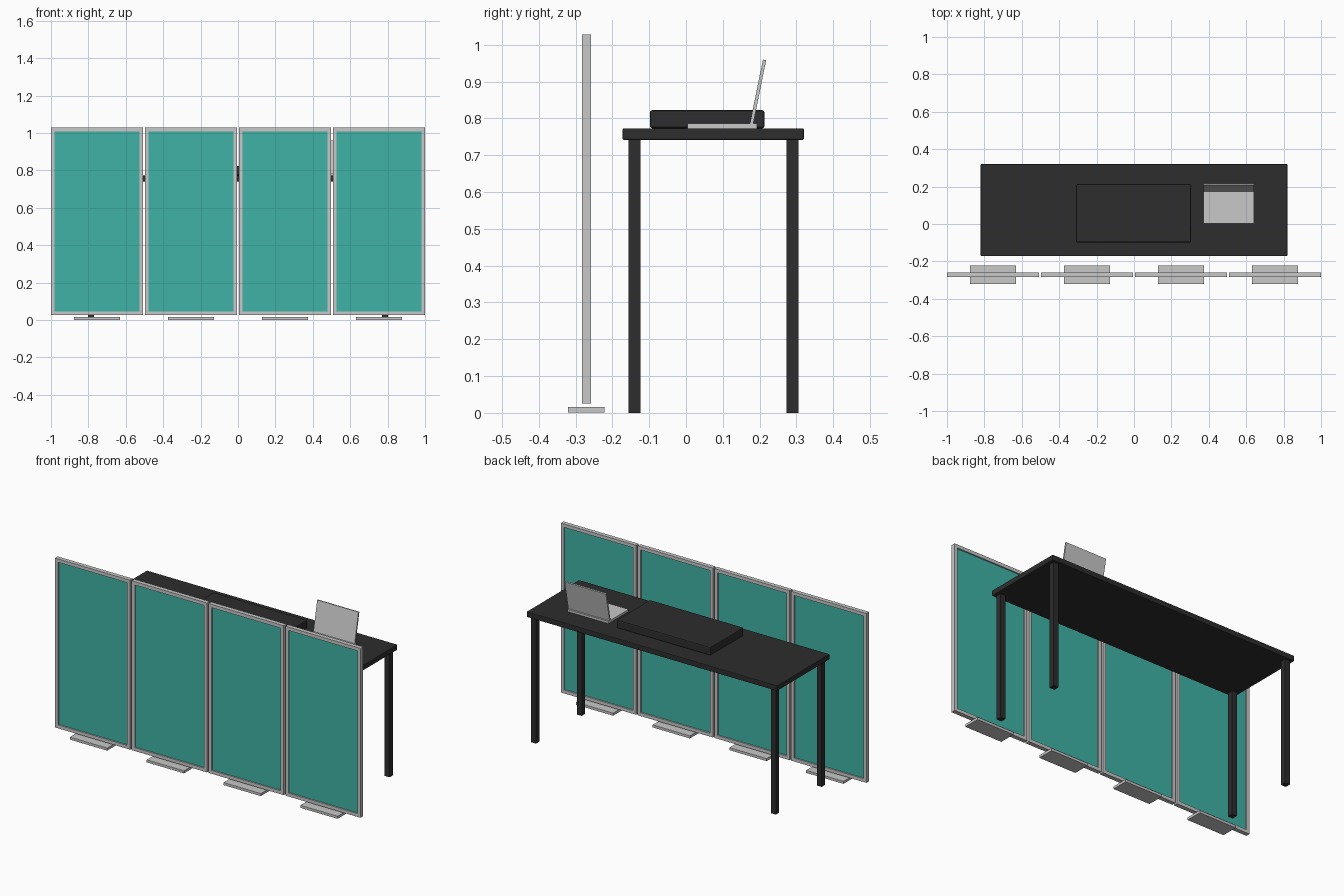
import bpy, bmesh, math
from mathutils import Matrix, Vector

cube = bpy.data.objects.get("Cube")
if cube:
    bpy.data.objects.remove(cube)


def material(name, rgb):
    m = bpy.data.materials.new(name)
    m.use_nodes = True
    m.diffuse_color = (*rgb, 1)
    m.node_tree.nodes["Principled BSDF"].inputs["Base Color"].default_value = (*rgb, 1)
    return m


GREY = material("light_grey", (0.58, 0.58, 0.58))
TEAL = material("teal_fabric", (0.05, 0.45, 0.39))
BLACK = material("near_black", (0.026, 0.026, 0.026))


def box(name, x, y, z, mat, bevel=0):
    """Box spanning the (low, high) ranges, with optional rounded edges."""
    low, high = Vector((x[0], y[0], z[0])), Vector((x[1], y[1], z[1]))
    bm = bmesh.new()
    bmesh.ops.create_cube(bm, size=1)
    bmesh.ops.scale(bm, vec=high - low, verts=bm.verts)
    mesh = bpy.data.meshes.new(name)
    bm.to_mesh(mesh)
    bm.free()
    obj = bpy.data.objects.new(name, mesh)
    obj.location = (low + high) / 2
    bpy.context.collection.objects.link(obj)
    mesh.materials.append(mat)
    if bevel:
        mod = obj.modifiers.new("rounded_edges", 'BEVEL')
        mod.width = bevel
        mod.segments = 2
    return obj


def recess_fabric(obj, border, depth):
    """Sink a fabric field into the front and back of a panel."""
    obj.data.materials.append(TEAL)
    bm = bmesh.new()
    bm.from_mesh(obj.data)
    bm.normal_update()
    for face in [f for f in bm.faces if abs(f.normal.y) > 0.9]:
        inward = -face.normal.copy()
        bmesh.ops.inset_region(bm, faces=[face], thickness=border)
        # A second, zero-width inset gives the frame its inner walls
        walls = bmesh.ops.extrude_discrete_faces(bm, faces=[face])["faces"]
        bmesh.ops.translate(bm, vec=inward * depth, verts=walls[0].verts)
        walls[0].material_index = 1
    bm.to_mesh(obj.data)
    bm.free()


# Row of screen panels with their feet
for i in range(4):
    cx = (i - 1.5) * 0.5025
    panel = box(f"screen_panel_{i + 1}", (cx - 0.246, cx + 0.246),
                (-0.283, -0.258), (0.026, 1.028), GREY)
    recess_fabric(panel, 0.028, 0.008)
    box(f"panel_foot_{i + 1}", (cx - 0.122, cx + 0.122),
        (-0.32, -0.221), (0.001, 0.016), GREY)

# Table
box("table_top", (-0.82, 0.82), (-0.172, 0.32), (0.741, 0.773), BLACK, 0.004)
for side, sx in (("right", -1), ("left", 1)):
    for end, y in (("front", -0.14), ("back", 0.289)):
        box(f"table_leg_{end}_{side}", (sx * 0.785 - 0.016, sx * 0.785 + 0.016),
            (y - 0.016, y + 0.016), (0, 0.742), BLACK)

# Flat case lying on the table
box("desk_case", (-0.309, 0.305), (-0.098, 0.213), (0.773, 0.822), BLACK, 0.006)

# Open laptop
box("laptop_base", (0.372, 0.642), (0.004, 0.193), (0.773, 0.786), GREY)
lid = box("laptop_lid", (0.372, 0.642), (-0.0045, 0.0045), (0, 0.177), GREY)
lid.data.transform(Matrix.Translation((0, 0, 0.0885)))
lid.location = (0.507, 0.178, 0.785)
lid.rotation_euler.x = -math.radians(11.5)
